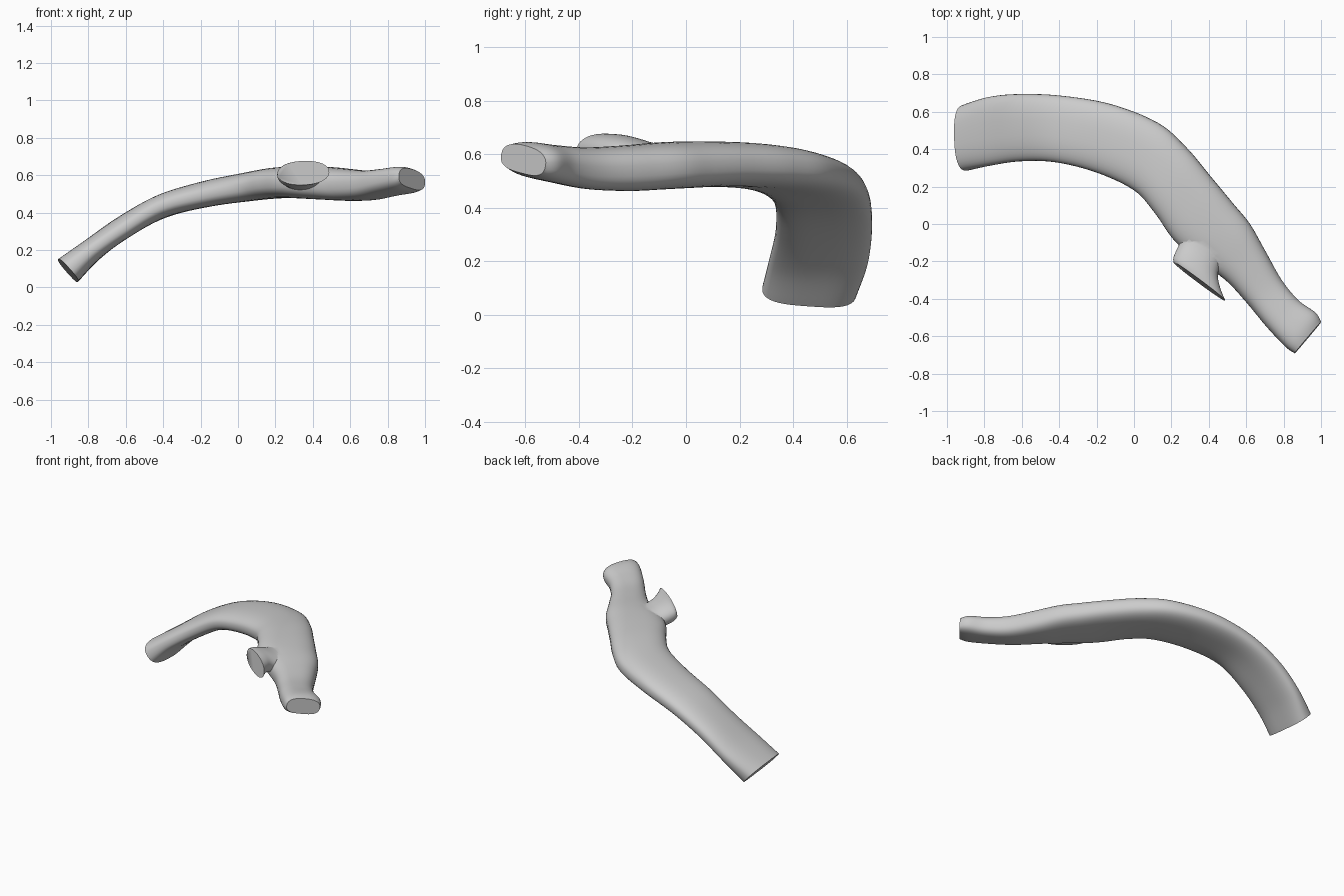
import bpy, bmesh, math
from mathutils import Vector

if "Cube" in bpy.data.objects:
    bpy.data.objects.remove(bpy.data.objects["Cube"])

SIDES, STEPS = 40, 6

bone = bpy.data.materials.new("bone grey")
bone.diffuse_color = (0.6, 0.6, 0.6, 1)
bone.use_nodes = True
bone.node_tree.nodes["Principled BSDF"].inputs["Base Color"].default_value = bone.diffuse_color


def spline(a, b, c, d, t):
    """Catmull-Rom blend of one value or vector"""
    return 0.5 * (2 * b + (c - a) * t + (2 * a - 5 * b + 4 * c - d) * t * t
                  + (3 * b - a - 3 * c + d) * t ** 3)


def flat_tube(name, stations, power, groove=0.0):
    """Loft rounded flat sections between an outer and an inner edge line.
    Station: outer x, y, z, inner x, y, z, thickness."""
    keys = [(Vector(s[:3]), Vector(s[3:6]), s[6]) for s in stations]
    n = len(keys)
    rows = []
    for i in range(n - 1):
        k = [keys[max(i - 1, 0)], keys[i], keys[i + 1], keys[min(i + 2, n - 1)]]
        for j in range(STEPS):
            rows.append([spline(*[q[c] for q in k], j / STEPS) for c in range(3)])
    rows.append(list(keys[-1]))
    mids = [(r[0] + r[1]) / 2 for r in rows]

    bm = bmesh.new()
    rings = []
    for i, (outer, inner, thick) in enumerate(rows):
        along = mids[min(i + 1, len(rows) - 1)] - mids[max(i - 1, 0)]
        half = (outer - inner) / 2
        up = half.cross(along).normalized()
        if up.z < 0:
            up = -up
        ring = []
        for s in range(SIDES):
            a = 2 * math.pi * s / SIDES
            c, d = math.cos(a), math.sin(a)
            u = math.copysign(abs(c) ** (2 / power), c)
            v = math.copysign(abs(d) ** (2 / power), d)
            if v < 0:                       # shallow hollow on the underside
                v *= 1 - groove * (1 - u * u)
            ring.append(bm.verts.new(mids[i] + half * u + up * v * thick / 2))
        rings.append(ring)
    for r0, r1 in zip(rings, rings[1:]):
        for s in range(SIDES):
            t = (s + 1) % SIDES
            bm.faces.new((r0[s], r0[t], r1[t], r1[s]))
    bm.faces.new(rings[0])
    bm.faces.new(rings[-1])
    bmesh.ops.recalc_face_normals(bm, faces=bm.faces)
    mesh = bpy.data.meshes.new(name)
    bm.to_mesh(mesh)
    bm.free()
    mesh.materials.append(bone)
    obj = bpy.data.objects.new(name, mesh)
    bpy.context.collection.objects.link(obj)
    return obj


# Curved main shaft, from the broken low end to the rounded head
shaft = flat_tube("rib_shaft", [
    (-0.91, 0.635, 0.075, -0.90, 0.285, 0.10, 0.17),
    (-0.77, 0.68, 0.20, -0.78, 0.31, 0.20, 0.135),
    (-0.60, 0.695, 0.33, -0.61, 0.335, 0.315, 0.13),
    (-0.38, 0.685, 0.435, -0.42, 0.33, 0.43, 0.135),
    (-0.12, 0.64, 0.505, -0.20, 0.275, 0.49, 0.15),
    (0.13, 0.54, 0.54, 0.00, 0.18, 0.53, 0.165),
    (0.28, 0.41, 0.555, 0.11, 0.06, 0.55, 0.175),
    (0.41, 0.255, 0.56, 0.20, -0.07, 0.555, 0.18),
    (0.53, 0.11, 0.555, 0.28, -0.15, 0.555, 0.185),
    (0.62, 0.00, 0.55, 0.38, -0.22, 0.55, 0.185),
    (0.70, -0.14, 0.54, 0.50, -0.31, 0.545, 0.18),
    (0.79, -0.30, 0.535, 0.61, -0.43, 0.55, 0.165),
    (0.88, -0.41, 0.545, 0.71, -0.55, 0.57, 0.15),
    (0.97, -0.475, 0.555, 0.81, -0.655, 0.59, 0.14),
    (1.00, -0.525, 0.555, 0.86, -0.69, 0.60, 0.11),
], 2.5, 0.12)

# Flared side knob ending in a flat oval facet
knob = flat_tube("side_knob", [
    (0.50, -0.10, 0.57, 0.28, 0.00, 0.57, 0.12),
    (0.47, -0.20, 0.58, 0.25, -0.09, 0.58, 0.13),
    (0.448, -0.27, 0.60, 0.22, -0.155, 0.595, 0.135),
    (0.46, -0.34, 0.61, 0.21, -0.185, 0.605, 0.135),
    (0.488, -0.41, 0.615, 0.212, -0.205, 0.61, 0.13),
], 2.2)

# Fuse the knob into the shaft
fuse = shaft.modifiers.new("fuse", 'BOOLEAN')
fuse.operation = 'UNION'
fuse.solver = 'EXACT'
fuse.object = knob
bpy.context.view_layer.objects.active = shaft
shaft.select_set(True)
bpy.ops.object.modifier_apply(modifier=fuse.name)
bpy.data.objects.remove(knob)
bpy.ops.object.shade_smooth_by_angle(angle=math.radians(50))
